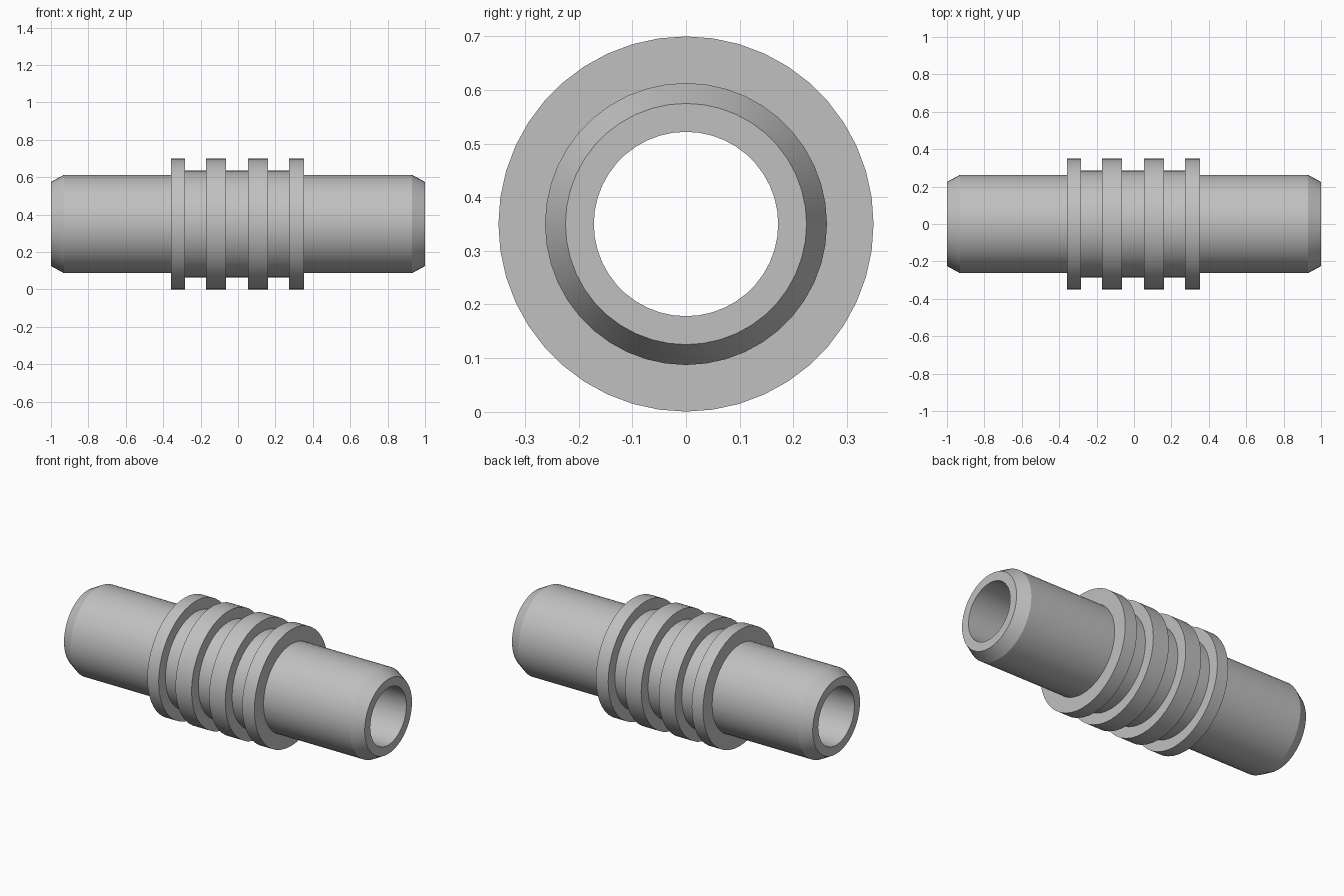
import bpy, bmesh, math

SEGMENTS = 44
CENTRE_Z = 0.35
BORE, TIP, TUBE, GROOVE, RING = 0.172, 0.225, 0.263, 0.285, 0.35

cube = bpy.data.objects.get("Cube")
if cube:
    bpy.data.objects.remove(cube, do_unlink=True)

# Plain grey material
grey = bpy.data.materials.new("light grey")
grey.use_nodes = True
colour = (0.53, 0.53, 0.53, 1)
grey.diffuse_color = colour
grey.node_tree.nodes["Principled BSDF"].inputs["Base Color"].default_value = colour


def lathe(name, profile):
    """Revolve a closed (x, radius) profile about the long axis."""
    bm = bmesh.new()
    loops = []
    for x, radius in profile:
        loop = []
        for i in range(SEGMENTS):
            a = math.tau * i / SEGMENTS
            loop.append(bm.verts.new((x, radius * math.sin(a), radius * math.cos(a))))
        loops.append(loop)
    for k, loop in enumerate(loops):
        other = loops[(k + 1) % len(loops)]
        for i in range(SEGMENTS):
            j = (i + 1) % SEGMENTS
            bm.faces.new((loop[i], loop[j], other[j], other[i]))
    bmesh.ops.recalc_face_normals(bm, faces=bm.faces)
    mesh = bpy.data.meshes.new(name)
    bm.to_mesh(mesh)
    bm.free()
    mesh.materials.append(grey)
    obj = bpy.data.objects.new(name, mesh)
    obj.location.z = CENTRE_Z
    bpy.context.collection.objects.link(obj)
    bpy.ops.object.select_all(action="DESELECT")
    obj.select_set(True)
    bpy.context.view_layer.objects.active = obj
    bpy.ops.object.shade_smooth_by_angle(angle=math.radians(25))
    return obj


# Outer outline: chamfered tube, then rings with shallow grooves between them
rings = [(-0.358, -0.283), (-0.171, -0.064), (0.053, 0.16), (0.273, 0.354)]
outline = [(-1, BORE), (-1, TIP), (-0.93, TUBE)]
for n, (start, end) in enumerate(rings):
    before = TUBE if n == 0 else GROOVE
    after = TUBE if n == len(rings) - 1 else GROOVE
    outline += [(start, before), (start, RING), (end, RING), (end, after)]
outline += [(0.93, TUBE), (1, TIP), (1, BORE)]

lathe("hose_connector", outline)
